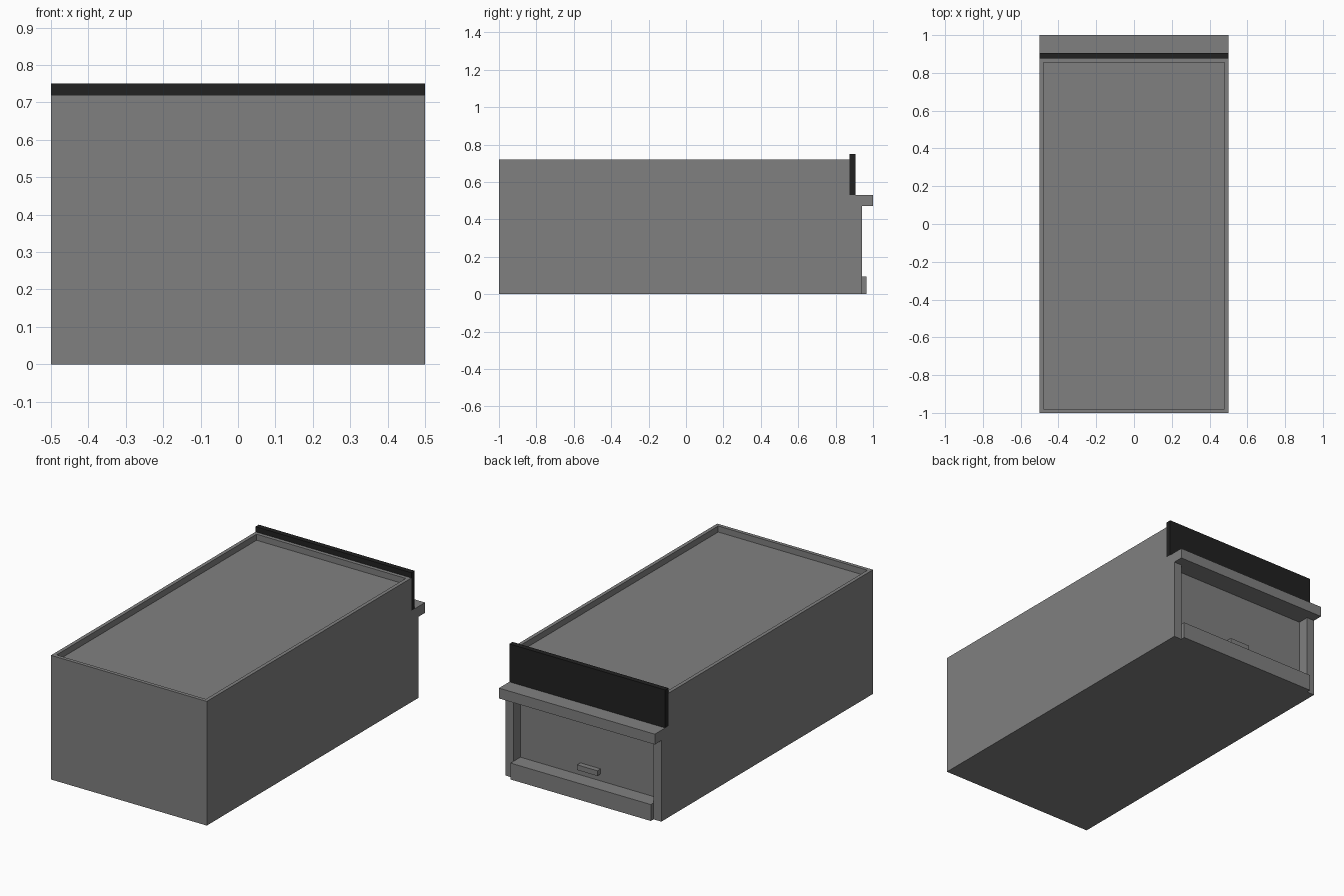
import bpy
import bmesh
from mathutils import Vector

cube = bpy.data.objects.get("Cube")
if cube:
    bpy.data.objects.remove(cube, do_unlink=True)


def make_material(name, value):
    mat = bpy.data.materials.new(name)
    mat.use_nodes = True
    colour = (value, value, value, 1)
    mat.diffuse_color = colour
    mat.node_tree.nodes["Principled BSDF"].inputs["Base Color"].default_value = colour
    return mat


grey = make_material("mid_grey", 0.216)
black = make_material("dark_charcoal", 0.015)


def box(name, xs, ys, zs, mat, recess=None):
    """Axis-aligned box; recess = (rim width, depth) sinks the top face."""
    bm = bmesh.new()
    bmesh.ops.create_cube(bm, size=1)
    for v in bm.verts:
        v.co = Vector([r[0] if c < 0 else r[1] for c, r in zip(v.co, (xs, ys, zs))])
    if recess:
        bm.normal_update()
        top = max(bm.faces, key=lambda f: f.normal.z)
        bmesh.ops.inset_region(bm, faces=[top], thickness=recess[0])
        # second, zero-width ring becomes the recess wall
        bmesh.ops.inset_region(bm, faces=[top], thickness=0)
        bmesh.ops.translate(bm, verts=top.verts, vec=(0, 0, -recess[1]))
    mesh = bpy.data.meshes.new(name)
    bm.to_mesh(mesh)
    bm.free()
    mesh.materials.append(mat)
    obj = bpy.data.objects.new(name, mesh)
    bpy.context.collection.objects.link(obj)
    return obj


# Main body with a shallow tray top
WALL, BACK = 0.875, 0.94
box("body", (-0.5, 0.5), (-1, WALL), (0, 0.72), grey, recess=(0.03, 0.035))

# Side posts framing the recessed rear panel
for side, xs in (("left", (0.45, 0.5)), ("right", (-0.5, -0.45))):
    box(side + "_post", xs, (WALL, BACK), (0, 0.47), grey)

# Rear shelf, bottom sill and small pull handle
box("rear_shelf", (-0.5, 0.5), (WALL, 1), (0.47, 0.53), grey)
box("bottom_sill", (-0.45, 0.45), (WALL, 0.965), (0, 0.095), grey)
box("pull_handle", (-0.065, 0.065), (WALL, 0.905), (0.135, 0.165), grey)

# Dark upright board standing on the shelf
box("upright_board", (-0.5, 0.5), (WALL, 0.905), (0.53, 0.75), black)
